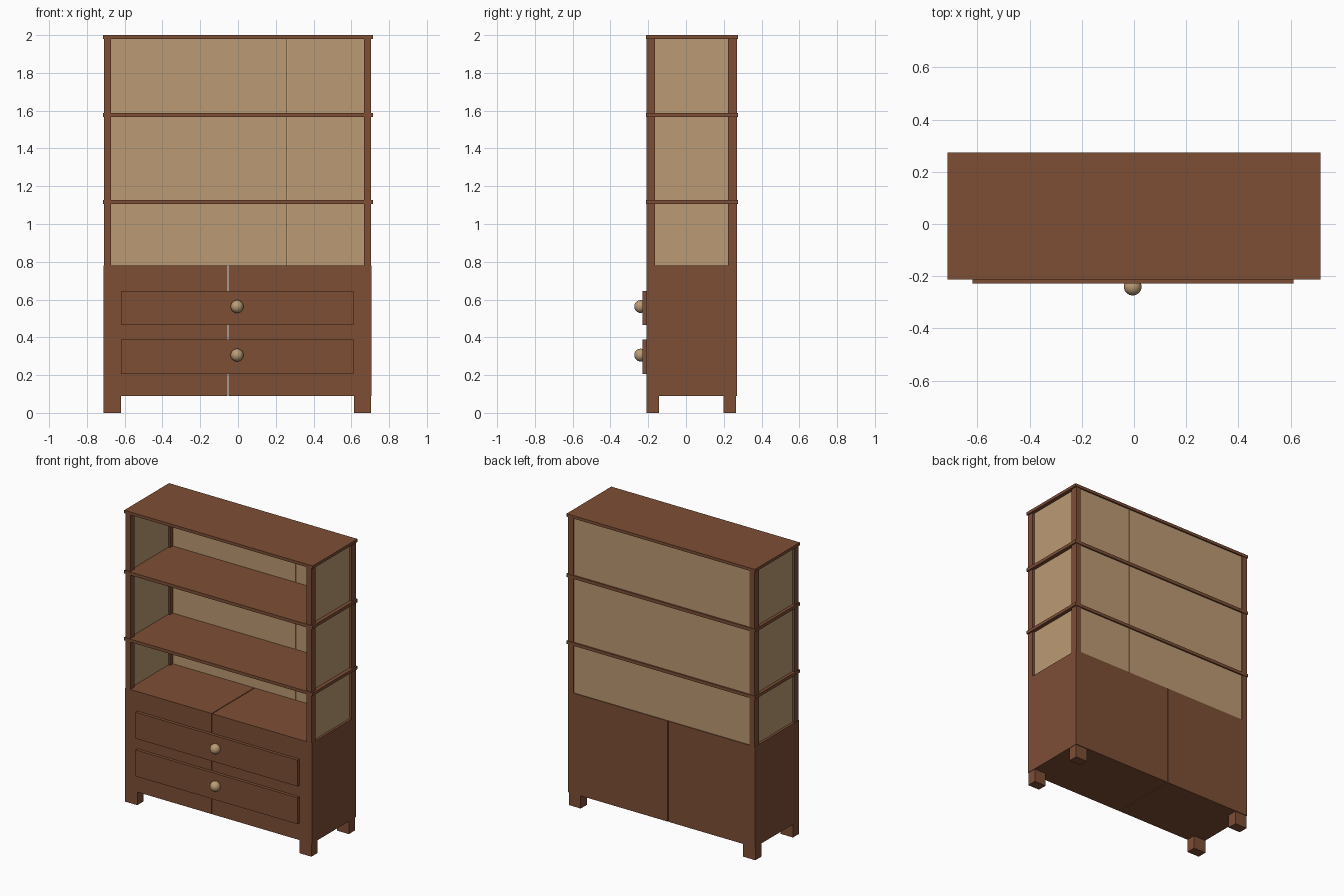
import bpy, bmesh

if "Cube" in bpy.data.objects:
    bpy.data.objects.remove(bpy.data.objects["Cube"])


def material(name, rgb):
    m = bpy.data.materials.new(name)
    m.diffuse_color = (*rgb, 1)
    m.use_nodes = True
    m.node_tree.nodes["Principled BSDF"].inputs["Base Color"].default_value = m.diffuse_color
    return m


BROWN = material("brown wood", (0.205, 0.077, 0.036))
TAN = material("tan wood", (0.50, 0.325, 0.172))


def finish(bm, name, mat):
    me = bpy.data.meshes.new(name)
    bm.to_mesh(me)
    bm.free()
    me.materials.append(mat)
    ob = bpy.data.objects.new(name, me)
    bpy.context.collection.objects.link(ob)
    return ob


def box(name, x, y, z, mat=BROWN):
    """Box from (min, max) ranges on each axis."""
    bm = bmesh.new()
    bmesh.ops.create_cube(bm, size=1)
    for v in bm.verts:
        v.co = [r[0] if c < 0 else r[1] for c, r in zip(v.co, (x, y, z))]
    return finish(bm, name, mat)


L, R = -0.712, 0.706          # body sides
F, B = -0.208, 0.270          # body front and back
BASE, TOP = 0.09, 0.78        # base cabinet heights

# Base cabinet: two halves with a hairline gap
box("base_left", (L, -0.055), (F, B), (BASE, TOP))
box("base_right", (-0.050, R), (F, B), (BASE, TOP))

# Feet and upper corner posts
for side, fx, px in (("left", (L, -0.619), (L + .002, -0.672)),
                     ("right", (0.614, R - .003), (0.667, R - .001))):
    for end, fy, py in (("front", (F, -0.143), (F, -0.164)),
                        ("back", (0.198, 0.265), (0.223, B))):
        box(f"{end}_{side}_foot", fx, fy, (0, BASE))
        box(f"{end}_{side}_post", px, py, (TOP, 1.98))

# Shelves and top board
for name, z in (("lower_shelf", (1.107, 1.128)),
                ("upper_shelf", (1.566, 1.588)),
                ("top_board", (1.98, 2.0))):
    box(name, (-0.7155, 0.7155), (-0.212, 0.274), z)

# Back and side panels in each bay
bays = ((TOP, 1.107), (1.128, 1.566), (1.588, 1.98))
for i, z in enumerate(bays, 1):
    box(f"back_panel_left_{i}", (-0.672, 0.259), (0.254, 0.264), z, TAN)
    box(f"back_panel_right_{i}", (0.261, 0.667), (0.254, 0.264), z, TAN)
    box(f"left_panel_{i}", (-0.695, -0.685), (-0.164, 0.223), z, TAN)
    box(f"right_panel_{i}", (0.680, 0.690), (-0.164, 0.223), z, TAN)

# Drawer fronts and round knobs
for name, z, kz in (("lower", (0.207, 0.388), 0.306), ("upper", (0.466, 0.646), 0.563)):
    box(f"{name}_drawer", (-0.619, 0.612), (-0.229, F), z)
    bm = bmesh.new()
    bmesh.ops.create_uvsphere(bm, u_segments=32, v_segments=16, radius=0.034)
    bmesh.ops.translate(bm, verts=bm.verts, vec=(-0.005, -0.240, kz))
    for f in bm.faces:
        f.smooth = True
    finish(bm, f"{name}_knob", TAN)
